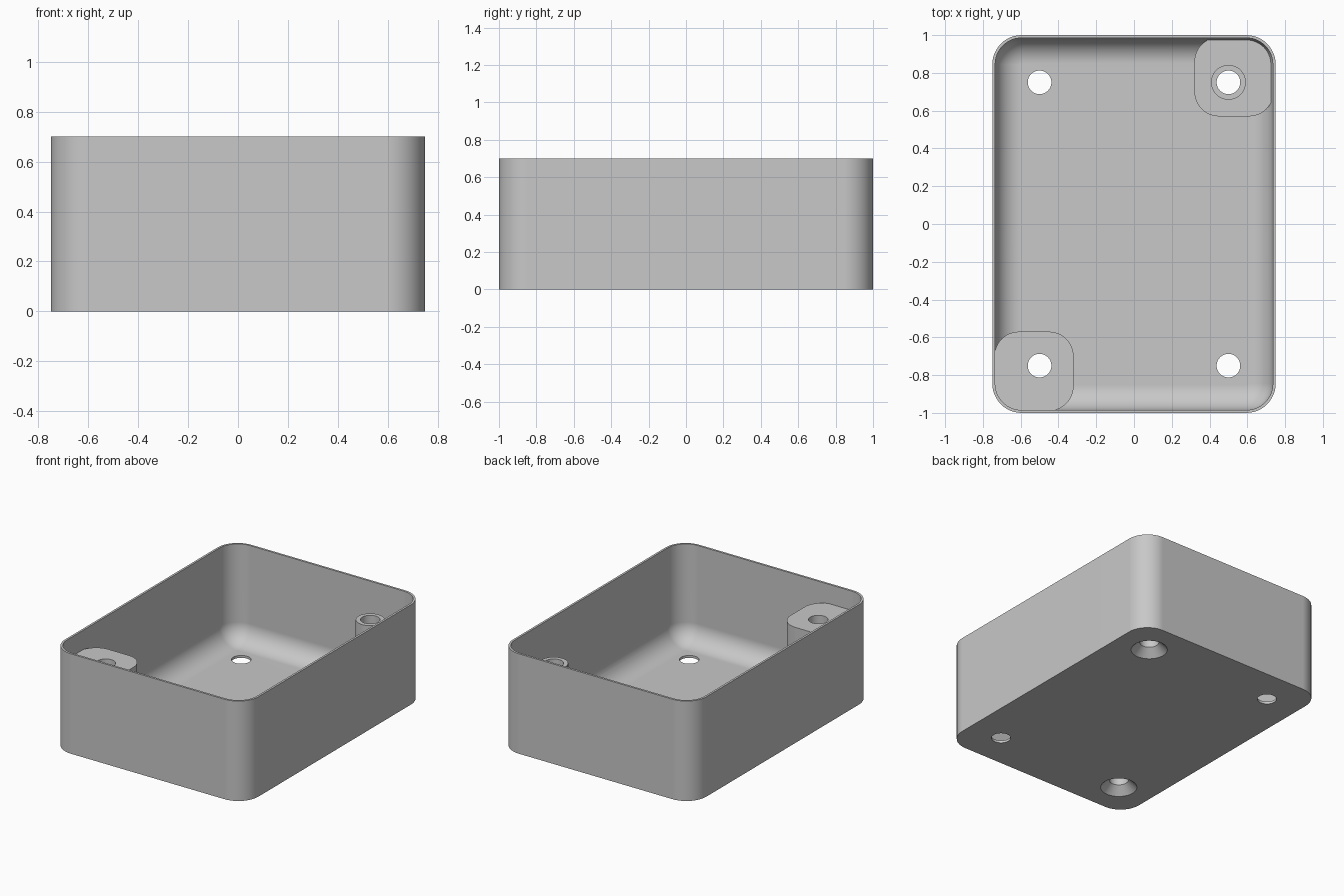
import bpy, bmesh, math

default_cube = bpy.data.objects.get("Cube")
if default_cube:
    bpy.data.objects.remove(default_cube, do_unlink=True)

HALF_X, HALF_Y, HEIGHT = 0.75, 1.0, 0.7
CORNER, WALL, FLOOR, FILLET = 0.155, 0.015, 0.017, 0.135
HOLE_X, HOLE_Y, HOLE_R = 0.5, 0.75, 0.0625

grey = bpy.data.materials.new("light grey plastic")
grey.use_nodes = True
colour = (0.58, 0.58, 0.58, 1)
grey.diffuse_color = colour
grey.node_tree.nodes["Principled BSDF"].inputs["Base Color"].default_value = colour


def rounded_rect(cx, cy, hx, hy, r, steps=12):
    """Outline of a rounded rectangle, counter-clockwise."""
    points = []
    for quarter, (sx, sy) in enumerate(((1, 1), (-1, 1), (-1, -1), (1, -1))):
        for i in range(steps + 1):
            a = (quarter + i / steps) * math.pi / 2
            points.append((cx + sx * (hx - r) + r * math.cos(a),
                           cy + sy * (hy - r) + r * math.sin(a)))
    return points


def circle(cx, cy, r, sides=48):
    return [(cx + r * math.cos(i * math.tau / sides),
             cy + r * math.sin(i * math.tau / sides)) for i in range(sides)]


def loft(name, sections):
    """Closed solid skinned through (outline, z) sections."""
    bm = bmesh.new()
    rings = [[bm.verts.new((x, y, z)) for x, y in outline] for outline, z in sections]
    for low, high in zip(rings, rings[1:]):
        n = len(low)
        for i in range(n):
            j = (i + 1) % n
            bm.faces.new((low[i], low[j], high[j], high[i]))
    bm.faces.new(rings[0][::-1])
    bm.faces.new(rings[-1])
    bmesh.ops.recalc_face_normals(bm, faces=bm.faces)
    mesh = bpy.data.meshes.new(name)
    bm.to_mesh(mesh)
    bm.free()
    mesh.materials.append(grey)
    obj = bpy.data.objects.new(name, mesh)
    bpy.context.collection.objects.link(obj)
    return obj


def combine(target, tool, operation):
    """Apply a boolean and discard the tool."""
    mod = target.modifiers.new("combine", "BOOLEAN")
    mod.operation, mod.solver, mod.object = operation, "EXACT", tool
    bpy.context.view_layer.objects.active = target
    bpy.ops.object.modifier_apply(modifier=mod.name)
    bpy.data.objects.remove(tool, do_unlink=True)


def shell_outline(inset):
    return rounded_rect(0, 0, HALF_X - inset, HALF_Y - inset, CORNER - inset)


# Open tray: sharp outside base, thin walls, filleted inside floor
sections = [(shell_outline(0), 0), (shell_outline(0), HEIGHT), (shell_outline(WALL), HEIGHT)]
for i in range(13):
    a = i / 12 * math.pi / 2
    sections.append((shell_outline(WALL + FILLET * (1 - math.cos(a))),
                     FLOOR + FILLET * (1 - math.sin(a))))
tray = loft("tray", sections)

# Corner pads: one tall, one low, both merging into the walls
for side, top in ((-1, 0.565), (1, 0.1)):
    outline = rounded_rect(side * 0.5295, side * 0.7795, 0.2095, 0.2095, 0.13)
    combine(tray, loft("corner_pad", [(outline, 0.006), (outline, top)]), "UNION")

# Round screw post on the low pad
post = circle(HOLE_X, HOLE_Y, 0.092)
combine(tray, loft("screw_post", [(post, 0.05), (post, 0.565)]), "UNION")

# Four through holes, the two under the pads countersunk from below
for sx in (-1, 1):
    for sy in (-1, 1):
        bore = circle(sx * HOLE_X, sy * HOLE_Y, HOLE_R)
        cutter = [(bore, -0.1), (bore, 1)]
        if sx == sy:
            sink = circle(sx * HOLE_X, sy * HOLE_Y, 0.118)
            cutter = [(sink, -0.1), (sink, 0), (bore, 0.055), (bore, 1)]
        combine(tray, loft("hole_cutter", cutter), "DIFFERENCE")

# Smooth curves with crisp rims
bpy.ops.object.select_all(action="DESELECT")
tray.select_set(True)
bpy.context.view_layer.objects.active = tray
bpy.ops.object.shade_smooth_by_angle(angle=math.radians(30))
weighted = tray.modifiers.new("even shading", "WEIGHTED_NORMAL")
weighted.keep_sharp = True
